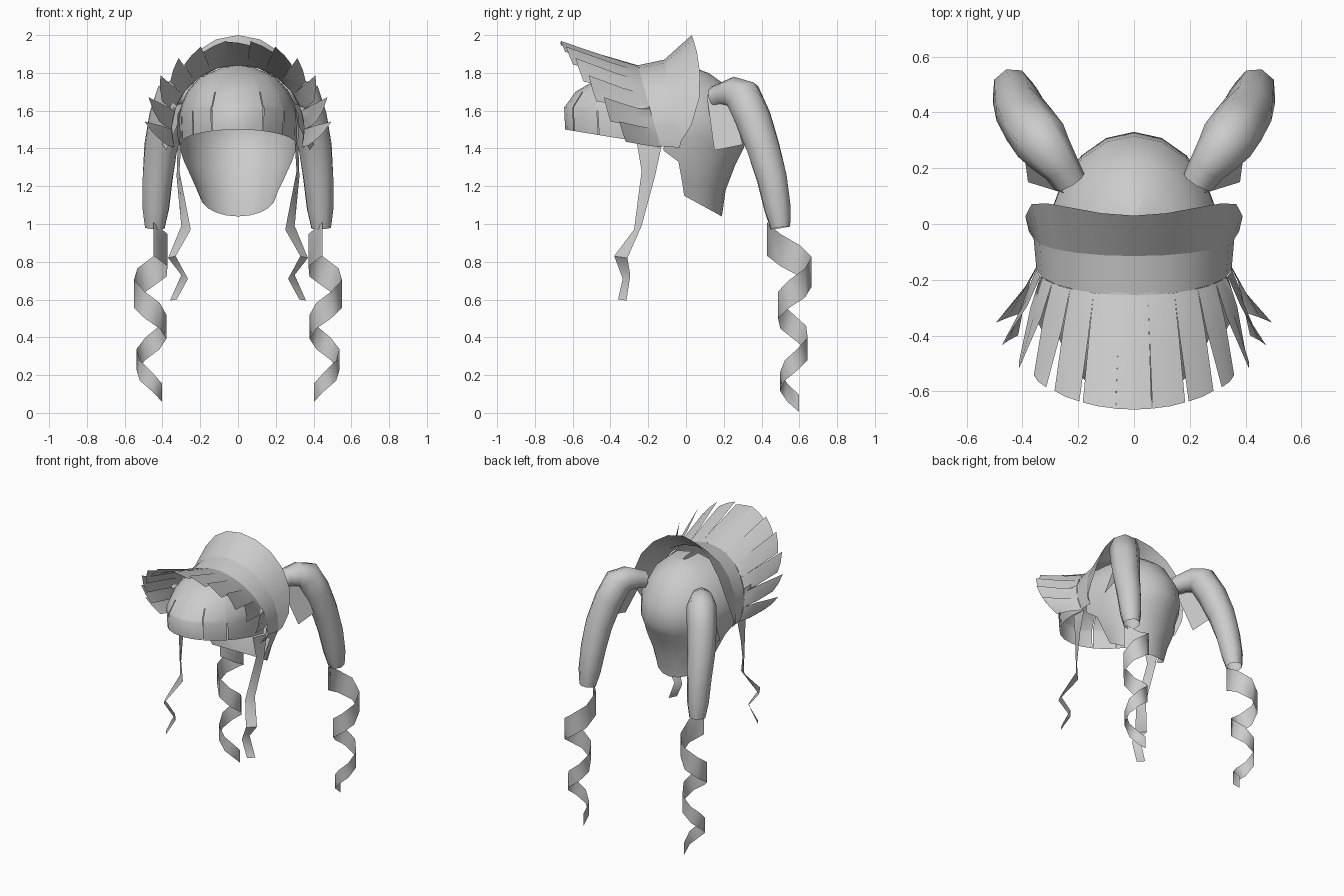
import bpy, bmesh
from math import sin, cos, radians, pi
from mathutils import Vector

if "Cube" in bpy.data.objects:
    bpy.data.objects.remove(bpy.data.objects["Cube"])

GREY = (0.6, 0.6, 0.6, 1)
mat = bpy.data.materials.new("plain grey")
mat.use_nodes = True
mat.diffuse_color = GREY
mat.node_tree.nodes["Principled BSDF"].inputs["Base Color"].default_value = GREY


def sheet(name, strips, skip=()):
    """Join strips (lists of point rows) into one smooth-shaded object."""
    verts, faces = [], []
    for rows in strips:
        base, n = len(verts), len(rows[0])
        for row in rows:
            for p in row:
                verts.append((float(p[0]), float(p[1]), float(p[2])))
        for i in range(len(rows) - 1):
            for j in range(n - 1):
                if (i, j) not in skip:
                    k = base + i * n + j
                    faces.append((k, k + 1, k + n + 1, k + n))
    me = bpy.data.meshes.new(name)
    me.from_pydata(verts, [], faces)
    bm = bmesh.new()
    bm.from_mesh(me)
    bmesh.ops.remove_doubles(bm, verts=bm.verts[:], dist=0.0005)
    bmesh.ops.recalc_face_normals(bm, faces=bm.faces[:])
    bm.to_mesh(me)
    bm.free()
    me.materials.append(mat)
    ob = bpy.data.objects.new(name, me)
    bpy.context.collection.objects.link(ob)
    bpy.ops.object.select_all(action="DESELECT")
    ob.select_set(True)
    bpy.context.view_layer.objects.active = ob
    bpy.ops.object.shade_smooth_by_angle(angle=radians(65))


def pair(name, rows):
    """Left part and its mirrored right twin."""
    sheet("left_" + name, [rows])
    sheet("right_" + name, [[[(-p[0], p[1], p[2]) for p in row] for row in rows]])


def u_row(z, w, y_side, y_mid, drop, angles):
    """Horizontal U-shaped row, drop lowers its middle."""
    return [(w * sin(a), y_side + (y_mid - y_side) * cos(a), z - drop * cos(a))
            for a in angles]


def arch(a, w, h, z0, y0, k):
    """Point on an upright arch around the head."""
    return Vector((w * sin(a), y0 + k * (1 - cos(a)), z0 + h * cos(a)))


def tube(path, sides=8):
    """Rings of points along a path of (x, y, z, radius)."""
    rows = []
    pts = [Vector(p[:3]) for p in path]
    for i, p in enumerate(path):
        along = pts[min(i + 1, len(pts) - 1)] - pts[max(i - 1, 0)]
        q = along.to_track_quat("Z", "Y")
        rows.append([pts[i] + q @ Vector((p[3] * cos(2 * pi * s / sides),
                                          p[3] * sin(2 * pi * s / sides), 0))
                     for s in range(sides + 1)])
    return rows


# Back of the hair: open-fronted shell narrowing to the nape
turn = [radians(-90 + 18 * i) for i in range(11)]
shell = [(1.83, 0.02, -0.11, 0.03, 0), (1.80, 0.15, -0.11, 0.12, 0),
         (1.72, 0.25, -0.11, 0.23, 0), (1.58, 0.32, -0.11, 0.315, 0),
         (1.46, 0.32, -0.11, 0.33, 0), (1.39, 0.305, -0.12, 0.30, 0),
         (1.33, 0.285, -0.04, 0.26, 0.02), (1.22, 0.235, -0.02, 0.21, 0.04),
         (1.15, 0.20, -0.01, 0.19, 0.11)]
sheet("back_hair", [[u_row(*r, turn) for r in shell]])

# Fringe with slits between its locks
cuts = [-72, -50, -27, 25, 50]
degs = sorted([-90, -80, -61, -38, -14, 0, 14, 38, 61, 75, 90]
              + cuts + [c + 0.8 for c in cuts])
fringe = [(1.42, 0.31, -0.15, -0.64, -0.08), (1.56, 0.315, -0.16, -0.645, -0.06),
          (1.63, 0.30, -0.17, -0.635, 0), (1.70, 0.27, -0.19, -0.585, 0),
          (1.78, 0.20, -0.22, -0.45, 0), (1.83, 0.08, -0.24, -0.30, 0),
          (1.84, 0.01, -0.25, -0.26, 0)]
slits = {(i, degs.index(c)) for c in cuts for i in range(3 if abs(c) < 30 else 1)}
sheet("fringe", [[u_row(*r, [radians(d) for d in degs]) for r in fringe]], slits)

# Bonnet band
steps = [radians(-105 + 17.5 * i) for i in range(13)]
front_arc = (0.35, 0.34, 1.50, -0.255, 0.095)
back_arc = (0.36, 0.37, 1.50, -0.115, 0.065)
sheet("bonnet_band", [[[arch(a, *front_arc) for a in steps],
                       [arch(a, *back_arc) for a in steps]]])

# Upturned back brim
rim = []
for a in steps:
    p = arch(a, 0.39, 0.50, 1.50, 0.03, 0)
    p.y += 0.045 * sin(a * 1.5) ** 2 - 0.12 * max(0, abs(a) - 1.3)
    p.z += 0.25 * max(0, -cos(a))
    rim.append(p)
sheet("bonnet_back_brim", [[[arch(a, *back_arc) for a in steps], rim]])

# Pleated front brim: tabs that twist into a fan towards the sides
pleats, count = [], 13
span = radians(212) / count
for n in range(count):
    a0 = -radians(106) + n * span
    mid = a0 + span / 2
    flip = 1 if mid >= 0 else -1
    lift = 0.01 + 0.03 * sin(mid) ** 2
    rows = []
    for t, depth in ((0, 0), (0.4, 0.15), (1, 1)):
        row = []
        for s in (0, 0.5, 1):
            a = a0 + s * span
            p = arch(a, *front_arc).lerp(arch(a, 0.455, 0.42, 1.54, -0.665, 0.29), t)
            side = (s - 0.5) * 2 * flip
            p += Vector((sin(a), 0, cos(a))) * (-side * lift * depth)
            p.y -= side * lift * depth * 0.6 * sin(mid) ** 2
            row.append(p)
        rows.append(row)
    pleats.append(rows)
sheet("bonnet_pleated_brim", pleats)

# Thin wavy locks in front of the ears
pair("front_lock", [
    [(0.30, -0.26, 1.43), (0.32, -0.13, 1.41)],
    [(0.31, -0.235, 1.28), (0.325, -0.165, 1.25)],
    [(0.25, -0.275, 0.97), (0.30, -0.235, 0.99)],
    [(0.33, -0.38, 0.83), (0.37, -0.31, 0.82)],
    [(0.265, -0.335, 0.71), (0.30, -0.295, 0.73)],
    [(0.325, -0.36, 0.60), (0.36, -0.315, 0.595)]])

# Ponytails, gathered at the sides of the head
pair("ponytail", tube([
    (0.23, 0.15, 1.67, 0.06), (0.26, 0.20, 1.685, 0.068),
    (0.30, 0.25, 1.695, 0.085), (0.335, 0.30, 1.68, 0.10),
    (0.375, 0.355, 1.56, 0.098), (0.41, 0.41, 1.40, 0.092),
    (0.425, 0.455, 1.24, 0.084), (0.435, 0.485, 1.08, 0.074),
    (0.44, 0.50, 0.98, 0.055)]))

# Loose flap hanging below each gathering
pair("ponytail_flap", [
    [(0.25, 0.11, 1.68), (0.33, 0.23, 1.70)],
    [(0.38, 0.15, 1.39), (0.40, 0.30, 1.42)]])

# Corkscrew ends
curl, turns = [], 15
for i in range(turns + 1):
    f = i / turns
    z = 0.92 - 0.87 * f
    a = radians(90 - (0.74 - z) * 950)
    r = 0.102 - 0.035 * f
    h = 0.088 - 0.043 * f
    c = Vector((0.463, 0.57 - 0.04 * max(0, 1 - 5 * f), z))
    out = Vector((cos(a), sin(a), 0)) * r
    curl.append([c + out + Vector((0, 0, h)), c + out - Vector((0, 0, h))])
pair("curl", curl)
